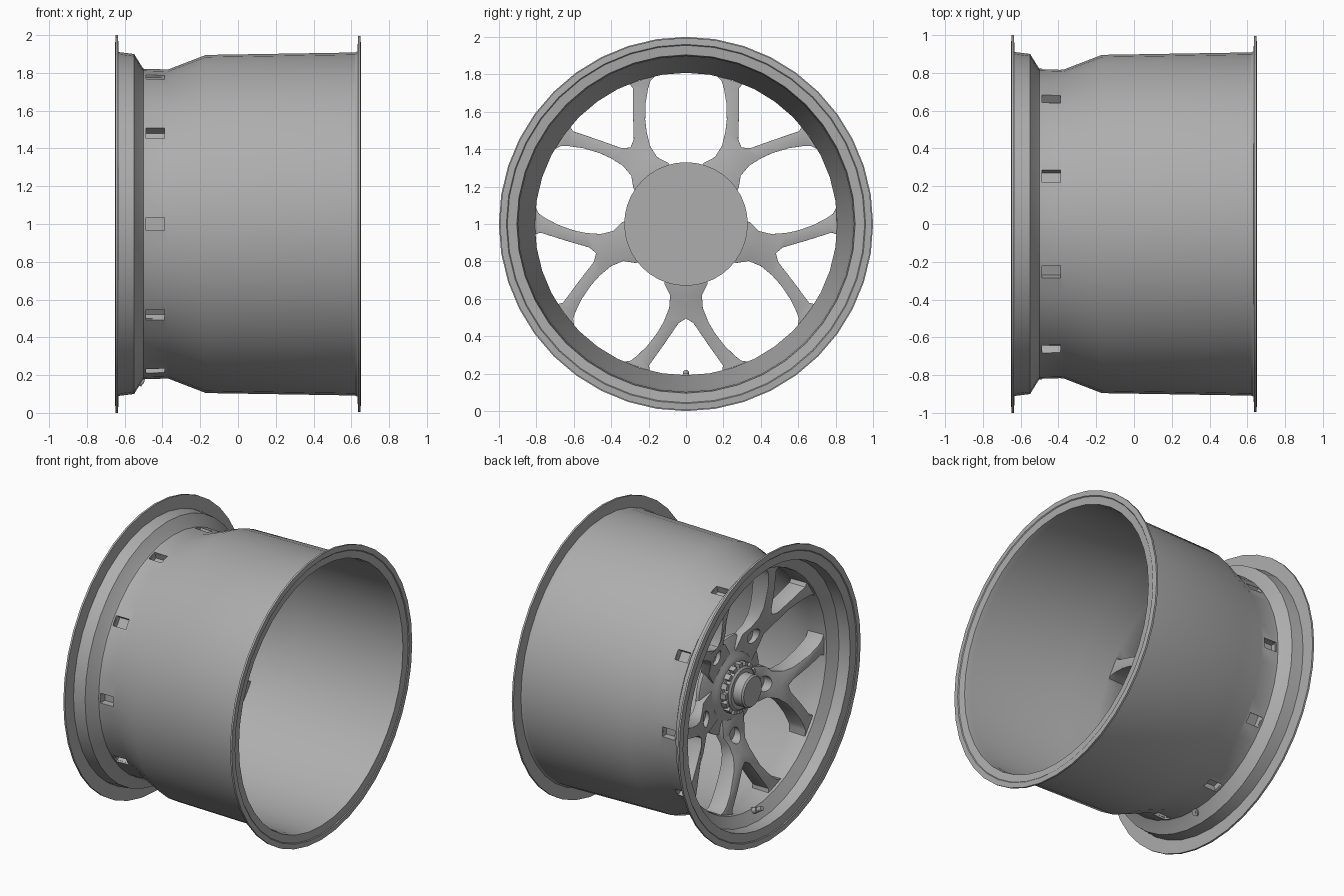
import bpy, bmesh
from math import pi, sin, cos, radians
from mathutils import Matrix, Vector

if "Cube" in bpy.data.objects:
    bpy.data.objects.remove(bpy.data.objects["Cube"])

# Dark grey metal shared by all parts
METAL = bpy.data.materials.new("grey_metal")
METAL.diffuse_color = (.42, .42, .42, 1)
METAL.use_nodes = True
METAL.node_tree.nodes["Principled BSDF"].inputs["Base Color"].default_value = METAL.diffuse_color


def place(x, r, u, phi):
    """Wheel coordinates (axial, radial, tangential) to world, axis along x at z=1."""
    return Vector((x, r * cos(phi) - u * sin(phi), 1 + r * sin(phi) + u * cos(phi)))


def make(name, bm, merge=0.0001):
    bmesh.ops.remove_doubles(bm, verts=bm.verts, dist=merge)
    bmesh.ops.recalc_face_normals(bm, faces=bm.faces)
    me = bpy.data.meshes.new(name)
    bm.to_mesh(me)
    bm.free()
    me.materials.append(METAL)
    ob = bpy.data.objects.new(name, me)
    bpy.context.collection.objects.link(ob)
    return ob


def select(ob):
    bpy.ops.object.select_all(action='DESELECT')
    ob.select_set(True)
    bpy.context.view_layer.objects.active = ob


def smooth(ob, angle=30):
    select(ob)
    bpy.ops.object.shade_smooth_by_angle(angle=radians(angle))


def bevel(ob, width, segs=2):
    select(ob)
    m = ob.modifiers.new("Bevel", 'BEVEL')
    m.width, m.segments, m.limit_method = width, segs, 'ANGLE'
    m.angle_limit = radians(40)
    bpy.ops.object.modifier_apply(modifier=m.name)


def cut(ob, cutter):
    select(ob)
    m = ob.modifiers.new("Cut", 'BOOLEAN')
    m.operation, m.object, m.solver = 'DIFFERENCE', cutter, 'EXACT'
    bpy.ops.object.modifier_apply(modifier=m.name)


def lathe(name, profile, n, closed=False):
    """Revolve (x, r) points around the wheel axis; open profiles get capped ends."""
    bm = bmesh.new()
    rings = [[bm.verts.new(place(x, r, 0, 2 * pi * i / n)) for i in range(n)]
             for x, r in profile]
    for a in range(len(rings) if closed else len(rings) - 1):
        p, q = rings[a], rings[(a + 1) % len(rings)]
        for i in range(n):
            j = (i + 1) % n
            bm.faces.new((p[i], p[j], q[j], q[i]))
    if not closed:
        bm.faces.new(rings[0])
        bm.faces.new(rings[-1])
    return make(name, bm)


def box(bm, phi, x0, x1, r0, r1, w):
    v = [bm.verts.new(place(x, r, u, phi)) for x in (x0, x1) for r in (r0, r1) for u in (-w, w)]
    for f in ((0, 1, 3, 2), (4, 5, 7, 6), (0, 1, 5, 4), (2, 3, 7, 6), (0, 2, 6, 4), (1, 3, 7, 5)):
        bm.faces.new([v[i] for i in f])


TRUNKS = [radians(-90 + 72 * k) for k in range(5)]

# Rim barrel with both flanges, lip slope and neck
barrel = lathe("rim_barrel", [
    (-.65, .96), (-.648, 1), (-.635, 1), (-.632, .91), (-.55, .9), (-.507, .83), (-.5, .822),
    (-.37, .818), (-.17, .895), (.62, .908), (.633, .915), (.635, .995), (.648, .995),
    (.65, .96), (.645, .955), (.64, .904), (.6, .897), (-.16, .885), (-.37, .808), (-.5, .81),
    (-.515, .814), (-.56, .887), (-.64, .895), (-.645, .955)], 40, closed=True)

# Y spokes: strip stations of inner (r, u), outer (r, u), front x, back x
STATIONS = [
    ((.2, 0), (.2, .115), -.36, -.31),
    ((.32, 0), (.32, .115), -.372, -.315),
    ((.38, 0), (.38, .085), -.395, -.325),
    ((.45, 0), (.45, .09), -.43, -.34),
    ((.505, 0), (.52, .118), -.455, -.35),
    ((.53, .04), (.58, .152), -.465, -.355),
    ((.65, .122), (.65, .206), -.485, -.365),
    ((.755, .197), (.705, .262), -.497, -.375),
    ((.785, .195), (.73, .295), -.499, -.378),
    ((.795, .17), (.737, .335), -.5, -.38)]
bm = bmesh.new()
for phi in TRUNKS:
    for side in (-1, 1):
        rows = []
        for (ri, ui), (ro, uo), xf, xb in STATIONS:
            rows.append([bm.verts.new(place(x, r, side * u, phi)) for x, r, u in
                         ((xf, ri, ui), (xf, ro, uo), (xb, ro, uo), (xb, ri, ui))])
        for k in range(len(rows) - 1):
            a, b = rows[k], rows[k + 1]
            for i in range(4 if k >= 4 else 3):     # trunk halves share the centre line
                j = (i + 1) % 4
                bm.faces.new((a[i], a[j], b[j], b[i]))
        bm.faces.new(rows[0])
        bm.faces.new(rows[-1])
spokes = make("y_spokes", bm)
bevel(spokes, .012)

# Pockets behind the ten spoke ends, open to the outside of the neck
bm = bmesh.new()
for phi in TRUNKS:
    for s in (-1, 1):
        box(bm, phi + s * radians(18), -.488, -.39, .77, .86, .034)
slots = make("slot_cutter", bm)
cut(barrel, slots)
cut(spokes, slots)

# Round recesses in the spoke roots
bm = bmesh.new()
for phi in TRUNKS:
    m = Matrix.Translation(place(-.42, .34, 0, phi)) @ Matrix.Rotation(pi / 2, 4, 'Y')
    bmesh.ops.create_cone(bm, cap_ends=True, segments=20, radius1=.052, radius2=.052,
                          depth=.16, matrix=m)
holes = make("hole_cutter", bm)
cut(spokes, holes)
for c in (slots, holes):
    bpy.data.objects.remove(c)
smooth(barrel, 25)
smooth(spokes, 35)

# Hub disc, dished towards the front
smooth(lathe("hub", [(-.385, .17), (-.375, .2), (-.35, .25), (-.335, .322), (-.33, .33),
                     (-.305, .33)], 40), 35)

# Centre lock nut: toothed ring and cap
bm = bmesh.new()
for k in range(16):
    box(bm, 2 * pi * k / 16, -.425, -.385, .12, .172, .019)
make("nut_teeth", bm)
smooth(lathe("nut_ring", [(-.375, .165), (-.395, .165), (-.4, .148), (-.43, .148),
                          (-.44, .135), (-.44, .10)][::-1], 32))
smooth(lathe("centre_cap", [(-.38, .11), (-.505, .11), (-.515, .1)], 28))

# Valve stem through the lip slope at the bottom
bm = bmesh.new()
a, b = place(-.5, .84, 0, -pi / 2), place(-.585, .795, 0, -pi / 2)
rot = (b - a).to_track_quat('Z', 'Y').to_matrix().to_4x4()
for t, r, d in ((.12, .024, .02), (.42, .02, .035), (.5, .011, .1), (.85, .016, .035)):
    bmesh.ops.create_cone(bm, cap_ends=True, segments=14, radius1=r, radius2=r, depth=d,
                          matrix=Matrix.Translation(a.lerp(b, t)) @ rot)
smooth(make("valve_stem", bm))
